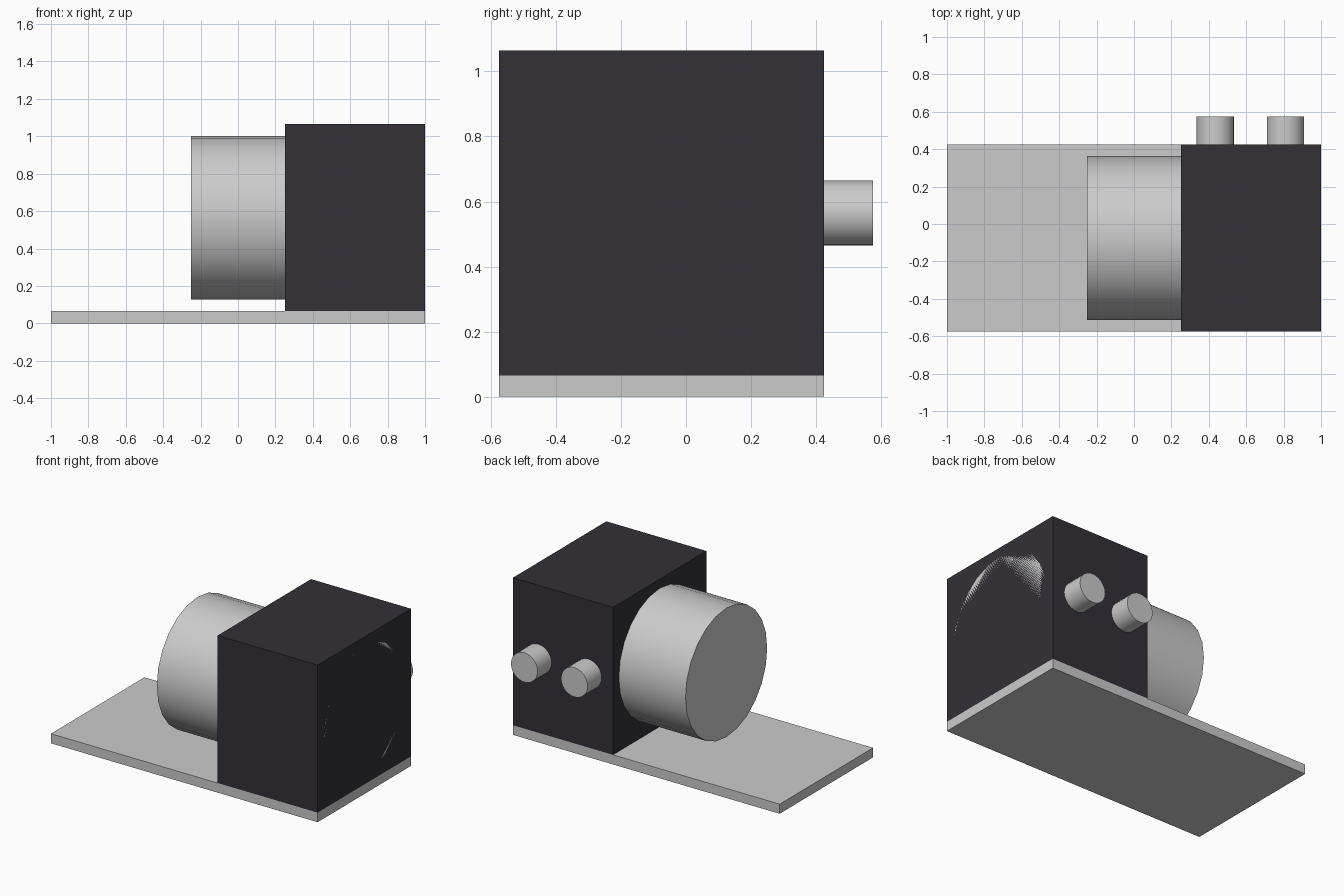
import bpy
from math import radians

if "Cube" in bpy.data.objects:
    bpy.data.objects.remove(bpy.data.objects["Cube"])

CY, CZ = -0.075, 0.565  # shared centre of body and barrel


def box(name, lo, hi):
    centre = [(a + b) / 2 for a, b in zip(lo, hi)]
    bpy.ops.mesh.primitive_cube_add(size=1, location=centre)
    ob = bpy.context.object
    ob.name = name
    ob.scale = [b - a for a, b in zip(lo, hi)]
    bpy.ops.object.transform_apply(location=False, rotation=False, scale=True)
    return ob


def cylinder(name, radius, depth, location, rotation):
    bpy.ops.mesh.primitive_cylinder_add(
        vertices=24, radius=radius, depth=depth,
        location=location, rotation=rotation)
    ob = bpy.context.object
    ob.name = name
    bpy.ops.object.shade_smooth_by_angle(angle=radians(30))
    return ob


# Flat base plate
box("base_plate", (-1, -0.575, 0), (1, 0.425, 0.065))

# Dark cubic housing
housing = box("housing", (0.25, -0.575, 0.065), (1, 0.425, 1.065))
dark = bpy.data.materials.new("dark_housing")
dark.diffuse_color = (0.033, 0.03, 0.038, 1)
dark.use_nodes = True
dark.node_tree.nodes["Principled BSDF"].inputs["Base Color"].default_value = dark.diffuse_color
housing.data.materials.append(dark)

# Large barrel running through the housing, flush with its end face
cylinder("barrel", 0.4375, 1.25, (0.375, CY, CZ), (0, radians(90), 0))

# Two round knobs on the back
for i, x in enumerate((0.435, 0.81), 1):
    cylinder(f"knob_{i}", 0.1, 0.25, (x, 0.45, CZ), (radians(90), 0, 0))
